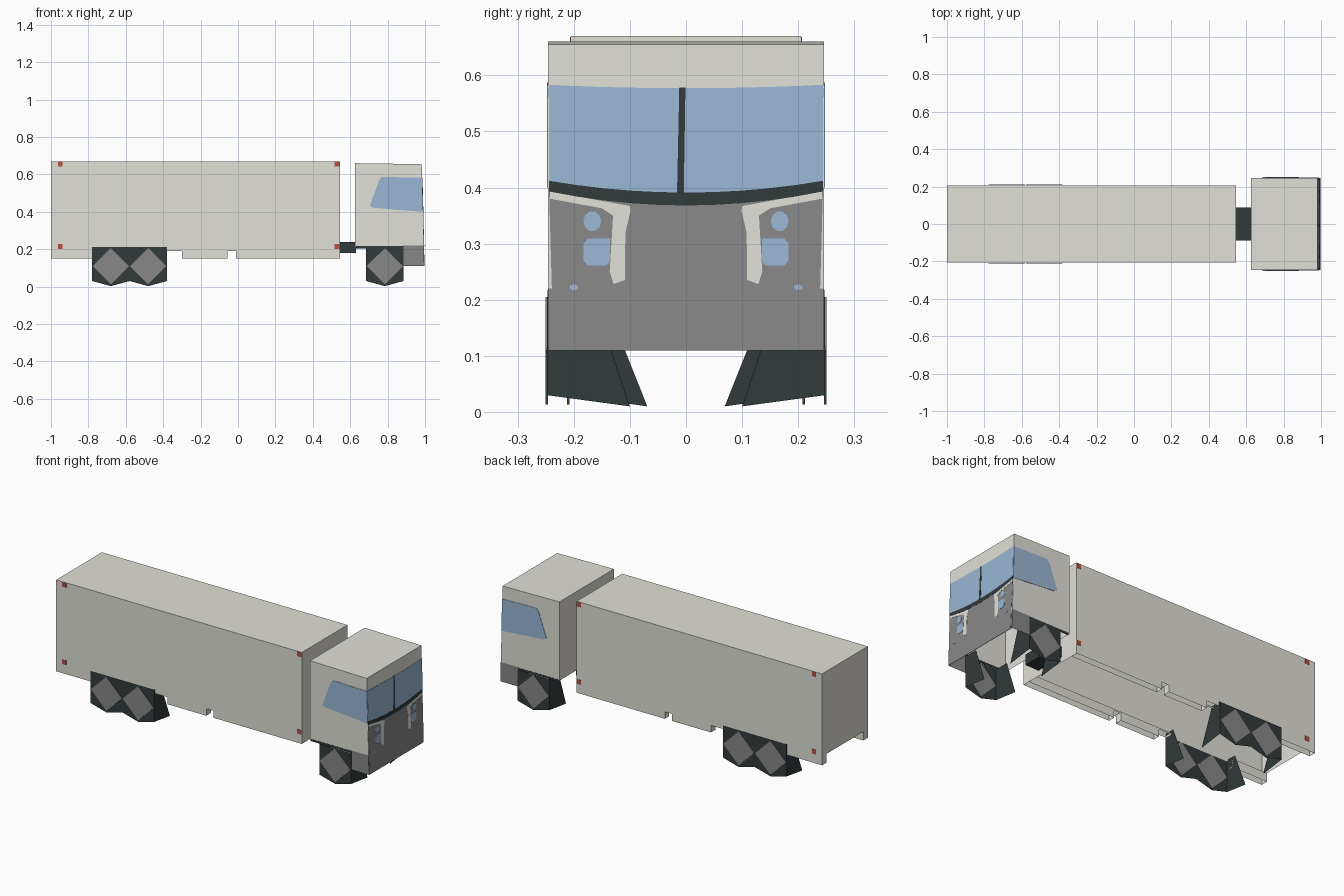
import bpy, bmesh, math

if "Cube" in bpy.data.objects:
    bpy.data.objects.remove(bpy.data.objects["Cube"])


def material(name, rgb):
    m = bpy.data.materials.new(name)
    m.diffuse_color = (*rgb, 1)
    m.use_nodes = True
    m.node_tree.nodes["Principled BSDF"].inputs["Base Color"].default_value = m.diffuse_color
    return m


BEIGE = material("warm_beige", (0.75, 0.745, 0.685))
BLUE = material("glass_blue", (0.323, 0.471, 0.66))
GREY = material("mid_grey", (0.245, 0.245, 0.245))
DARK = material("dark_slate", (0.032, 0.043, 0.043))
RED = material("rust_red", (0.44, 0.085, 0.055))


def finish(name, bm, mat, drop=None):
    """Turn bm into an object, leaving out faces whose normal passes the drop rule."""
    bmesh.ops.recalc_face_normals(bm, faces=bm.faces)
    bm.normal_update()
    if drop:
        bmesh.ops.delete(bm, geom=[f for f in bm.faces if drop(f.normal)], context='FACES')
    mesh = bpy.data.meshes.new(name)
    bm.to_mesh(mesh)
    bm.free()
    mesh.materials.append(mat)
    ob = bpy.data.objects.new(name, mesh)
    bpy.context.collection.objects.link(ob)
    return ob


def loft(name, ring_a, ring_b, mat, drop=None):
    """Bridge two matching rings and cap both."""
    bm = bmesh.new()
    a = [bm.verts.new(p) for p in ring_a]
    b = [bm.verts.new(p) for p in ring_b]
    bm.faces.new(a)
    bm.faces.new(b)
    for i in range(len(a)):
        j = (i + 1) % len(a)
        bm.faces.new((a[i], a[j], b[j], b[i]))
    return finish(name, bm, mat, drop)


def side_prism(name, pts, y0, y1, mat, drop=None):
    return loft(name, [(x, y0, z) for x, z in pts], [(x, y1, z) for x, z in pts], mat, drop)


def box(name, x0, x1, y0, y1, z0, z1, mat, drop=None):
    return side_prism(name, [(x0, z0), (x1, z0), (x1, z1), (x0, z1)], y0, y1, mat, drop)


def bottom(n):
    return n.z < -0.5


def top_and_bottom(n):
    return abs(n.z) > 0.5


def front_x(z):
    """The cab front leans back slightly."""
    return 0.982 + (0.657 - z) * 0.026


def front_plate(name, pts, off, mat):
    return loft(name, [(front_x(z) - 0.001, y, z) for y, z in pts],
                [(front_x(z) + off, y, z) for y, z in pts], mat)


# Trailer box, hollow and open underneath
box("trailer_box", -1, 0.545, -0.205, 0.205, 0.2, 0.67, BEIGE, bottom)
box("trailer_front_skirt", 0.543, 0.545, -0.205, 0.205, 0.15, 0.2, BEIGE, top_and_bottom)
for s in (-1, 1):
    for x0, x1, z in ((-1, -0.78, 0.15), (-0.38, -0.3, 0.19), (-0.3, -0.055, 0.15),
                      (-0.055, -0.01, 0.19), (-0.01, 0.545, 0.15)):
        box("trailer_skirt", x0, x1, s * 0.165, s * 0.205, z, 0.2, BEIGE, top_and_bottom)
    # Corner fittings
    for x in (-0.95, 0.53):
        for z in (0.215, 0.655):
            box("corner_fitting", x - 0.013, x + 0.013, s * 0.203, s * 0.2065,
                z - 0.013, z + 0.013, RED)

# Coupling between trailer and cab
box("coupling", 0.54, 0.63, -0.088, 0.088, 0.18, 0.24, DARK)

# Cab shell and bumper, open underneath
side_prism("cab_body", [(0.625, 0.212), (front_x(0.212), 0.212), (front_x(0.655), 0.655),
                        (0.625, 0.66)], -0.2455, 0.2455, BEIGE, bottom)
side_prism("cab_bumper", [(0.88, 0.11), (front_x(0.11), 0.11), (front_x(0.22), 0.22),
                          (0.88, 0.22)], -0.246, 0.246, GREY,
           lambda n: abs(n.z) > 0.5 or n.x < -0.5)
for s in (-1, 1):
    side_prism("side_window", [(0.705, 0.43), (0.713, 0.455), (0.755, 0.57), (0.77, 0.587),
                               (front_x(0.582), 0.582), (front_x(0.4), 0.4), (0.72, 0.422)],
               s * 0.2435, s * 0.2475, BLUE)
    box("cab_sill", 0.63, 0.885, s * 0.243, s * 0.2465, 0.205, 0.217, DARK)

# Cab front: windscreen, trim and lower panel
ys = [-0.244 + 0.0488 * i for i in range(11)]


def bow(low, high):
    return [(y, low + (high - low) * (y / 0.244) ** 2) for y in ys]


front_plate("windscreen", bow(0.391, 0.411) + bow(0.577, 0.583)[::-1], 0.0015, BLUE)
front_plate("windscreen_trim", bow(0.368, 0.393) + bow(0.391, 0.412)[::-1], 0.002, DARK)
front_plate("centre_pillar", [(-0.016, 0.39), (-0.004, 0.39), (-0.001, 0.578),
                              (-0.012, 0.578)], 0.0025, DARK)
front_plate("lower_panel", [(-0.236, 0.11), (0.236, 0.11)] + bow(0.368, 0.393)[::-1],
            0.0012, GREY)
for s in (-1, 1):
    front_plate("front_strip", [(s * y, z) for y, z in (
        (0.242, 0.393), (0.1, 0.367), (0.099, 0.358), (0.108, 0.32), (0.109, 0.235),
        (0.129, 0.228), (0.136, 0.25), (0.13, 0.35), (0.15, 0.363), (0.242, 0.38))],
        0.002, BEIGE)
    for label, y, z, ry, rz in (("round_lamp", 0.167, 0.34, 0.016, 0.018),
                                ("small_lamp", 0.2, 0.222, 0.008, 0.005)):
        front_plate(label, [(s * y + ry * math.cos(k * math.pi / 5),
                             z + rz * math.sin(k * math.pi / 5)) for k in range(10)],
                    0.0025, BLUE)
    front_plate("headlamp", [(s * y, z) for y, z in (
        (0.136, 0.267), (0.142, 0.261), (0.175, 0.261), (0.183, 0.27), (0.183, 0.3),
        (0.175, 0.309), (0.135, 0.309))], 0.0025, BLUE)


def wheels(name, centres, y_out, y_in, y_top, top, s):
    """Faceted outer plate with a slanted flap at each end, open below and inside."""
    x0, x1 = centres[0] - 0.1, centres[-1] + 0.1
    pts = [(x0, top), (x0, 0.03)]
    for c in centres:
        pts += [(c, 0.003), (c + 0.1, 0.03)]
    pts.append((x1, top))
    bm = bmesh.new()
    plate = [bm.verts.new((x, s * y_out, z)) for x, z in pts]
    bm.faces.new(plate)
    for hi, lo, x in ((plate[0], plate[1], x0), (plate[-1], plate[-2], x1)):
        bm.faces.new((hi, lo, bm.verts.new((x, s * y_in, 0.01)),
                      bm.verts.new((x, s * y_top, top))))
    finish(name, bm, DARK)
    d = 0.097
    for c in centres:
        side_prism("wheel_hub", [(c - d, 0.11), (c, 0.11 - d), (c + d, 0.11),
                                 (c, min(0.11 + d, top))],
                   s * (y_out - 0.002), s * (y_out + 0.002), GREY)


for s in (-1, 1):
    wheels("rear_wheels", (-0.68, -0.48), 0.21, 0.069, 0.15, 0.213, s)
    wheels("front_wheel", (0.785,), 0.248, 0.1, 0.165, 0.205, s)
